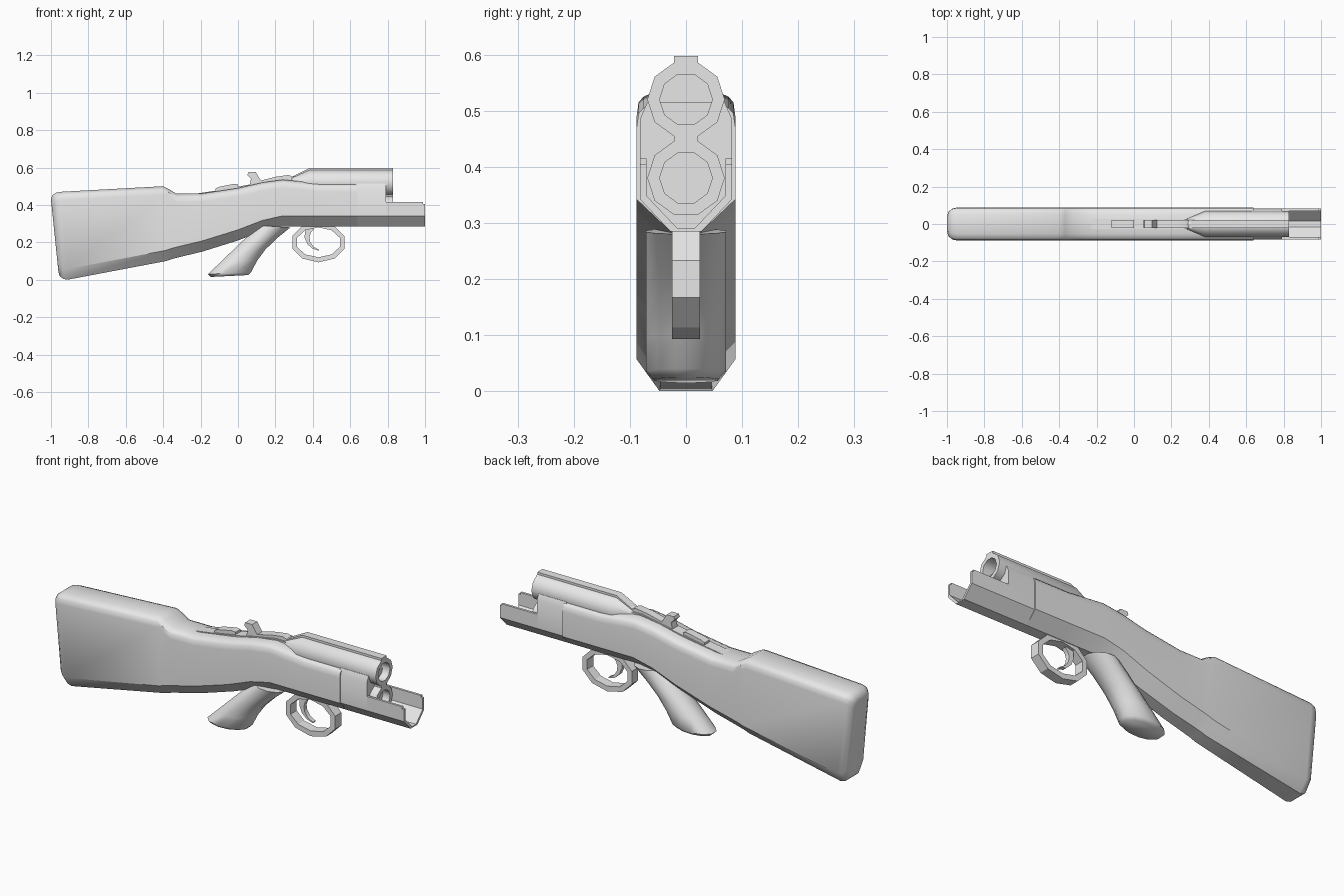
import bpy, bmesh, math
from mathutils import Vector

cube = bpy.data.objects.get("Cube")
if cube:
    bpy.data.objects.remove(cube)

grey = bpy.data.materials.new("plain_grey")
grey.use_nodes = True
colour = (0.8, 0.8, 0.8, 1)
grey.diffuse_color = colour
grey.node_tree.nodes["Principled BSDF"].inputs["Base Color"].default_value = colour

# Shared dimensions
stock_half = 0.088
block_half = 0.082
keel_half = 0.028
keel_height = 0.285
chamfer = 0.057
shoulder = 0.515
muzzle = 0.83
barrel_radius = 0.069
bore_radius = 0.047


def loft(name, rings, closed=False, smooth=35):
    """Skin a list of equal-length point rings; cap the ends unless closed."""
    bm = bmesh.new()
    rows = [[bm.verts.new(point) for point in ring] for ring in rings]
    count = len(rows[0])
    pairs = list(zip(rows, rows[1:]))
    if closed:
        pairs.append((rows[-1], rows[0]))
    for row, following in pairs:
        for i in range(count):
            j = (i + 1) % count
            bm.faces.new((row[i], row[j], following[j], following[i]))
    if not closed:
        bm.faces.new(rows[0][::-1])
        bm.faces.new(rows[-1])
    bmesh.ops.recalc_face_normals(bm, faces=bm.faces)
    mesh = bpy.data.meshes.new(name)
    bm.to_mesh(mesh)
    bm.free()
    mesh.materials.append(grey)
    obj = bpy.data.objects.new(name, mesh)
    bpy.context.collection.objects.link(obj)
    bpy.ops.object.select_all(action='DESELECT')
    obj.select_set(True)
    bpy.context.view_layer.objects.active = obj
    bpy.ops.object.shade_smooth_by_angle(angle=math.radians(smooth))
    return obj


def mirrored(half):
    """Complete a half section of (y, value) points across the centre plane."""
    return half + [(-y, value) for y, value in reversed(half)]


def side_plate(name, points, half_width):
    """Extrude a side profile in x, z across the width."""
    loft(name, [[(x, y, z) for x, z in points] for y in (-half_width, half_width)])


def lengthwise_prism(name, half, back, front):
    """Extrude a mirrored y, z section along x."""
    loft(name, [[(x, y, z) for y, z in mirrored(half)] for x in (back, front)], smooth=25)


def bar_along(name, path, thickness, half_width):
    """Flat strip following the path on its top edge."""
    under = [(x, z - thickness) for x, z in reversed(path)]
    side_plate(name, path + under, half_width)


# Stock: rounded butt, then stations of x, top height, bottom height
def stock_ring(x, top_z, bottom_z, inset=0):
    top = Vector((x, 0, top_z))
    bottom = Vector((x - 0.04 * min(x, 0), 0, bottom_z))
    depth = (top - bottom).length
    width = stock_half - inset
    flat = keel_half - 0.02 * min(x, 0) - inset / 2
    half = [(width * 0.6, 0), (width * 0.86, 0.01), (width * 0.96, 0.02),
            (width, 0.045), (width, depth - chamfer), (flat, depth)]
    return [top.lerp(bottom, drop / depth) + Vector((0, y, 0)) for y, drop in mirrored(half)]


rings = []
for step in range(4):
    angle = step * math.pi / 6
    inset = 0.04 * (1 - math.sin(angle))
    rings.append(stock_ring(-0.95 - 0.05 * math.cos(angle), 0.47 - inset, inset, inset))
for station in [(-0.4, 0.5, 0.1), (-0.37, 0.485, 0.11), (-0.33, 0.46, 0.12),
                (-0.2, 0.46, 0.15), (0, 0.49, 0.21), (0.13, 0.52, 0.26),
                (0.24, 0.535, keel_height), (0.44, shoulder, keel_height),
                (0.64, shoulder, keel_height)]:
    rings.append(stock_ring(*station))
loft("stock", rings)

# Receiver block, and the open cradle in front of it
keel = (keel_half, keel_height)
hip = (block_half, keel_height + chamfer)
lengthwise_prism("receiver_block", [keel, hip, (block_half, shoulder - 0.03),
                                    (barrel_radius, shoulder)], 0.63, 0.79)
wall = 0.012
for name, rim, back, front in [("front_cradle", 0.415, 0.78, 0.99),
                               ("cradle_tip", 0.405, 0.99, 1)]:
    inside = [(y - wall, z + wall / 2) for y, z in (hip, keel)]
    lengthwise_prism(name, [keel, hip, (block_half, rim), (block_half - wall, rim)] + inside,
                     back, front)


# Barrels with bored muzzles, joined by a web and topped by a rib
def barrel(name, height, tail):
    steps = tail + [(muzzle, barrel_radius), (muzzle, bore_radius), (0.7, bore_radius)]
    sides = [k * math.tau / 10 for k in range(10)]
    loft(name, [[(x, radius * math.cos(a), height + radius * math.sin(a)) for a in sides]
                for x, radius in steps], smooth=40)


rib_half = 0.021
barrel("upper_barrel", 0.52, [(0.28, 0.03), (0.38, barrel_radius)])
barrel("lower_barrel", 0.38, [(0.6, barrel_radius)])
bar_along("barrel_web", [(0.6, 0.47), (muzzle, 0.47)], 0.04, rib_half)
bar_along("sighting_rib", [(0.28, 0.545), (0.38, 0.597), (muzzle, 0.597)], 0.02, rib_half)

# Top tang, slider, hammer and opening lever
bar_along("top_tang", [(-0.24, 0.458), (-0.07, 0.484), (0.12, 0.52), (0.23, 0.54),
                       (0.35, 0.54)], 0.03, keel_half)
bar_along("slider", [(-0.12, 0.488), (-0.1, 0.497), (-0.02, 0.513), (0, 0.51)],
          0.02, rib_half)
bar_along("opening_lever", [(0.12, 0.53), (0.2, 0.55), (0.27, 0.56), (0.3, 0.548)],
          0.03, rib_half)
side_plate("hammer", [(0.06, 0.5), (0.07, 0.54), (0.05, 0.56), (0.055, 0.575),
                      (0.095, 0.575), (0.11, 0.55), (0.13, 0.52)], rib_half)


# Slanted hand grip with a slightly inset foot
def grip_ring(rise, half_width, trim=0):
    bow = 0.03 * math.sin(math.pi * rise)
    rear = Vector((-0.16 + 0.27 * rise + trim, 0, 0.03 + 0.26 * rise - trim))
    front = Vector((0.07 + 0.21 * rise - bow - trim, 0, 0.04 + 0.24 * rise - trim))
    ring = []
    for k in range(12):
        angle = (k + 0.5) * math.tau / 12
        along, across = (min(max(1.04 * f(angle), -1), 1) for f in (math.cos, math.sin))
        ring.append(rear.lerp(front, (1 + along) / 2) + Vector((0, half_width * across, 0)))
    return ring


grip_half = 0.071
loft("hand_grip", [grip_ring(0, grip_half * 0.8, 0.015)]
     + [grip_ring(k / 4, grip_half) for k in range(5)], smooth=50)

# Trigger guard: a flat band swept around a faceted oval
guard = []
for k in range(10):
    angle = (k + 0.5) * math.tau / 10
    direction = Vector((math.cos(angle), 0, math.sin(angle)))
    outer, inner = (Vector((0.43, 0, 0.2)) + Vector((direction.x * (0.147 - band), 0,
                                                     direction.z * (0.107 - band)))
                    for band in (0, 0.027))
    guard.append([point + Vector((0, y, 0)) for point, y in
                  ((outer, -0.025), (outer, 0.025), (inner, 0.025), (inner, -0.025))])
loft("trigger_guard", guard, closed=True, smooth=20)

# Trigger: a crescent that narrows to its tip
back_edge, front_edge = [], []
for k in range(6):
    angle = math.radians(140 + 25 * k)
    for edge, radius in ((back_edge, 0.085), (front_edge, 0.045 + 0.007 * k)):
        edge.append((0.44 + radius * math.cos(angle), 0.24 + radius * math.sin(angle)))
side_plate("trigger", back_edge + front_edge[::-1], 0.011)
